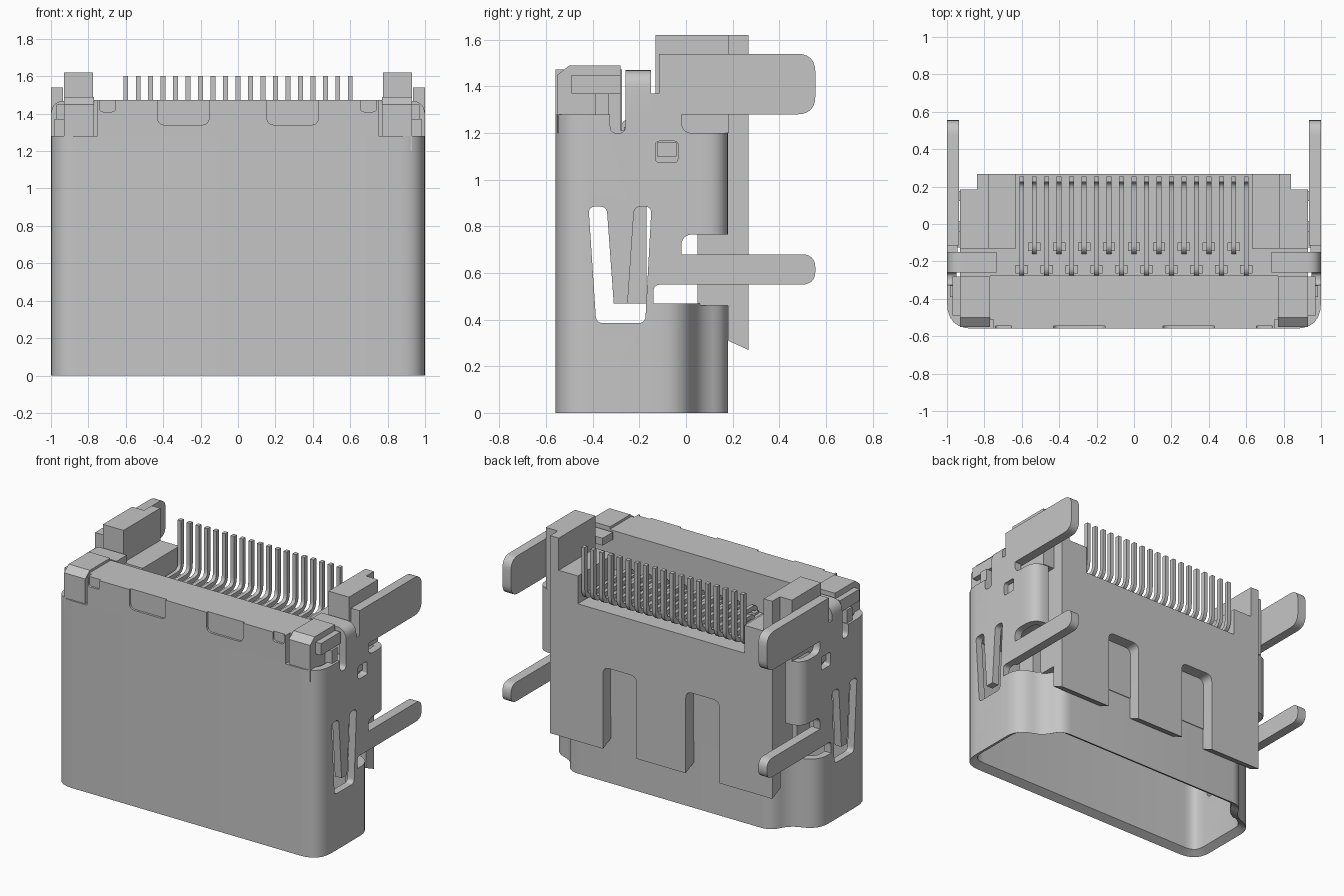
import bpy, bmesh, math
from mathutils import Vector

cube = bpy.data.objects.get("Cube")
if cube:
    bpy.data.objects.remove(cube, do_unlink=True)

grey = bpy.data.materials.new("metal grey")
grey.use_nodes = True
grey.diffuse_color = (0.56, 0.56, 0.56, 1)
grey.node_tree.nodes["Principled BSDF"].inputs["Base Color"].default_value = (0.56, 0.56, 0.56, 1)

parts, cutters = [], []


def place(axis, u, v, w):
    """Map a 2D profile point and a depth along the axis to 3D."""
    return {"x": (w, u, v), "y": (u, w, v), "z": (u, v, w)}[axis]


def finish(name, bm):
    bmesh.ops.recalc_face_normals(bm, faces=bm.faces)
    me = bpy.data.meshes.new(name)
    bm.to_mesh(me)
    bm.free()
    me.materials.append(grey)
    ob = bpy.data.objects.new(name, me)
    bpy.context.scene.collection.objects.link(ob)
    parts.append(ob)
    return ob


def rounded(pts, closed=True, d=0.0, seg=6):
    """Round the corners of (u, v[, distance]) points."""
    out, n = [], len(pts)
    for i, p in enumerate(pts):
        c, k = Vector(p[:2]), (p[2] if len(p) > 2 else d)
        if k == 0 or (not closed and i in (0, n - 1)):
            out.append(c)
            continue
        a, b = Vector(pts[i - 1][:2]) - c, Vector(pts[(i + 1) % n][:2]) - c
        a, b = c + a.normalized() * k, c + b.normalized() * k
        for j in range(seg + 1):
            t = j / seg
            out.append(a * (1 - t) ** 2 + c * 2 * t * (1 - t) + b * t * t)
    return out


def prism(name, axis, pts, w0, w1, d=0.0):
    pts = rounded(pts, True, d)
    bm = bmesh.new()
    lo = [bm.verts.new(place(axis, p.x, p.y, w0)) for p in pts]
    hi = [bm.verts.new(place(axis, p.x, p.y, w1)) for p in pts]
    bm.faces.new(lo)
    bm.faces.new(hi)
    for i in range(len(pts)):
        j = (i + 1) % len(pts)
        bm.faces.new((lo[i], lo[j], hi[j], hi[i]))
    return finish(name, bm)


def rect(u0, u1, v0, v1):
    return [(u0, v0), (u1, v0), (u1, v1), (u0, v1)]


def box(name, x0, x1, y0, y1, z0, z1):
    return prism(name, "z", rect(x0, x1, y0, y1), z0, z1)


def wall(name, axis, path, t, w0, w1, closed=False):
    """Sheet of thickness t on the left of a path, swept along the axis."""
    n, inner = len(path), []
    for i, p in enumerate(path):
        a = path[i - 1] if closed or i else None
        b = path[(i + 1) % n] if closed or i < n - 1 else None
        e = [(q - r).normalized() for q, r in ((p, a), (b, p)) if q is not None and r is not None]
        norms = [Vector((-k.y, k.x)) for k in e]
        m = sum(norms, Vector((0, 0))).normalized()
        inner.append(p + m * t / max(m.dot(norms[0]), 0.4))
    bm = bmesh.new()
    rows = [[bm.verts.new(place(axis, q.x, q.y, w)) for q, w in
             ((p, w0), (p, w1), (k, w1), (k, w0))] for p, k in zip(path, inner)]
    for i in range(n if closed else n - 1):
        a, b = rows[i], rows[(i + 1) % n]
        for k in range(4):
            bm.faces.new((a[k], b[k], b[(k + 1) % 4], a[(k + 1) % 4]))
    if not closed:
        bm.faces.new(rows[0])
        bm.faces.new(rows[-1])
    return finish(name, bm)


def mirror(ob):
    ob.modifiers.new("mirror", "MIRROR")
    return ob


def cut(ob, axis, pts, w0, w1, d=0.0):
    c = prism("cutter", axis, pts, w0, w1, d)
    parts.remove(c)
    cutters.append(c)
    c.hide_render = True
    m = ob.modifiers.new("cut", "BOOLEAN")
    m.object, m.operation, m.solver = c, "DIFFERENCE", "EXACT"


def both(half):
    """Complete a right-hand profile with its mirrored left half."""
    return half + [(-p[0],) + tuple(p[1:]) for p in reversed(half)]


T = 0.05
# Shell: full plug outline at the mouth, then an open wrap with curled rear edges
ring = [(1, -0.56, 0.14), (1, 0.0, 0.11), (0.83, 0.05, 0.07), (0.76, 0.18, 0.068)]
mouth = wall("shell_mouth", "z", rounded(both(ring)), T, 0, 0.47, True)
for v in mouth.data.vertices:  # chamfered inner lip
    if v.index % 4 == 3:
        v.co.z = 0.03
wrap = [(1, -0.56, 0.14), (1, 0.18, 0.1), (0.88, 0.18)]
wrap = [(-p[0],) + tuple(p[1:]) for p in reversed(wrap)] + wrap
shell = wall("shell_wrap", "z", rounded(wrap, False), T, 0.47, 1.28)

# Side cutouts: spring tab slots, lead gaps, latch window, hook slot
vslot = [(-0.385, 0.385, 0.03), (-0.175, 0.385, 0.03), (-0.148, 0.885, 0.03), (-0.222, 0.885, 0.03),
         (-0.25, 0.47), (-0.31, 0.47), (-0.34, 0.885, 0.03), (-0.418, 0.885, 0.03)]
for ob in (mouth, shell):
    cut(ob, "x", vslot, -1.2, 1.2)
cut(shell, "x", rect(-0.14, 0.3, 0.44, 0.55), -1.2, 1.2, 0.03)
cut(shell, "x", rect(-0.02, 0.3, 0.45, 0.765), -1.2, 1.2, 0.05)
cut(shell, "x", rect(-0.02, 0.3, 1.2, 1.4), -1.2, 1.2, 0.05)
cut(shell, "x", rect(-0.13, -0.035, 1.075, 1.165), -1.2, 1.2, 0.015)
cut(shell, "x", rect(-0.325, -0.26, 1.2, 1.4), -1.2, 1.2, 0.03)

# Front top edge with shallow notched tabs
front = prism("front_edge", "y", rect(-0.75, 0.75, 1.28, 1.473), -0.56, -0.5)
for a, b, z, r in ((0.155, 0.43, 1.34, 0.04), (0.655, 0.74, 1.41, 0.02)):
    for s in (1, -1):
        cut(front, "y", [(s * a, 1.5), (s * a, z, r), (s * b, z, r), (s * b, 1.5)], -0.6, -0.545)

# Side mounting legs, straps and corner pieces
mirror(prism("upper_leg", "x", [(-0.115, 1.28), (0.555, 1.28, 0.08), (0.555, 1.54, 0.08), (-0.115, 1.54)], 0.935, 1))
mirror(prism("lower_leg", "x", [(-0.08, 0.55), (0.555, 0.55, 0.06), (0.555, 0.68, 0.06), (-0.08, 0.68)], 0.935, 1))
mirror(box("leg_web", 0.945, 1, -0.15, -0.115, 1.28, 1.37))
mirror(wall("side_strap", "y", rounded([(1, 1.28), (1, 1.47, 0.08), (0.735, 1.47)], False), T, -0.26, -0.15))
mirror(prism("corner_block", "x", [(-0.55, 1.2), (-0.28, 1.2), (-0.28, 1.49), (-0.5, 1.49), (-0.55, 1.45)], 0.77, 0.93))
mirror(box("corner_hook", 0.92, 0.985, -0.39, -0.33, 1.2, 1.37))
mirror(box("corner_ear", 0.92, 0.97, -0.49, -0.28, 1.37, 1.45))
mirror(box("latch_peg", 0.88, 0.97, -0.125, -0.04, 1.1, 1.16))

# Insulator body, rear wall with side cheeks, front ledge, side towers
box("insulator_core", -0.93, 0.93, -0.5, 0.0, 0.92, 1.21)
box("insulator_rear", -0.84, 0.84, 0.0, 0.19, 0.92, 1.21)
box("rear_wall", -0.84, 0.84, 0.125, 0.185, 0.46, 0.93)
mirror(box("rear_cheek", 0.78, 0.84, 0.05, 0.15, 0.46, 0.93))
box("tongue", -0.72, 0.72, -0.31, -0.17, 0.47, 0.93)
box("front_ledge", -0.77, 0.77, -0.51, -0.275, 1.2, 1.473)
mirror(box("tower", 0.775, 0.93, -0.13, 0.185, 1.2, 1.62))
mirror(box("tower_rear", 0.775, 0.84, 0.18, 0.268, 1.2, 1.62))
mirror(box("tower_step", 0.63, 0.78, -0.13, 0.268, 1.2, 1.4))

# Back plate with two tall rounded openings and a chamfered foot
plate = [(0.84, 1.21), (0.84, 0.27), (0.44, 0.27), (0.44, 0.83, 0.05), (0.185, 0.83, 0.05), (0.185, 0.27)]
plate = prism("back_plate", "y", both(plate), 0.18, 0.268)
for v in plate.data.vertices:
    if v.co.y < 0.2 and v.co.z < 0.28:
        v.co.z = 0.31

# Nineteen bent contact pins from two staggered rows
for i in range(19):
    x = (i - 9) * 0.0667
    y = -0.25 if i % 2 == 0 else -0.13
    path = [(y, 1.15), (y, 1.235, 0.02), (0.255, 1.235, 0.08), (0.255, 1.6)]
    wall("pin", "x", rounded(path, False), 0.03, x - 0.013, x + 0.013)
    box("pin_socket", x - 0.033, x + 0.033, y - 0.015, y + 0.03, 1.2, 1.225)

# Bake the modifiers, drop the cutters and shade with sharp edges
dg = bpy.context.evaluated_depsgraph_get()
baked = [bpy.data.meshes.new_from_object(ob.evaluated_get(dg)) for ob in parts]
bpy.ops.object.select_all(action="DESELECT")
for ob, me in zip(parts, baked):
    ob.modifiers.clear()
    ob.data = me
    ob.select_set(True)
for c in cutters:
    bpy.data.objects.remove(c, do_unlink=True)
bpy.context.view_layer.objects.active = parts[0]
bpy.ops.object.shade_smooth_by_angle(angle=math.radians(30))
